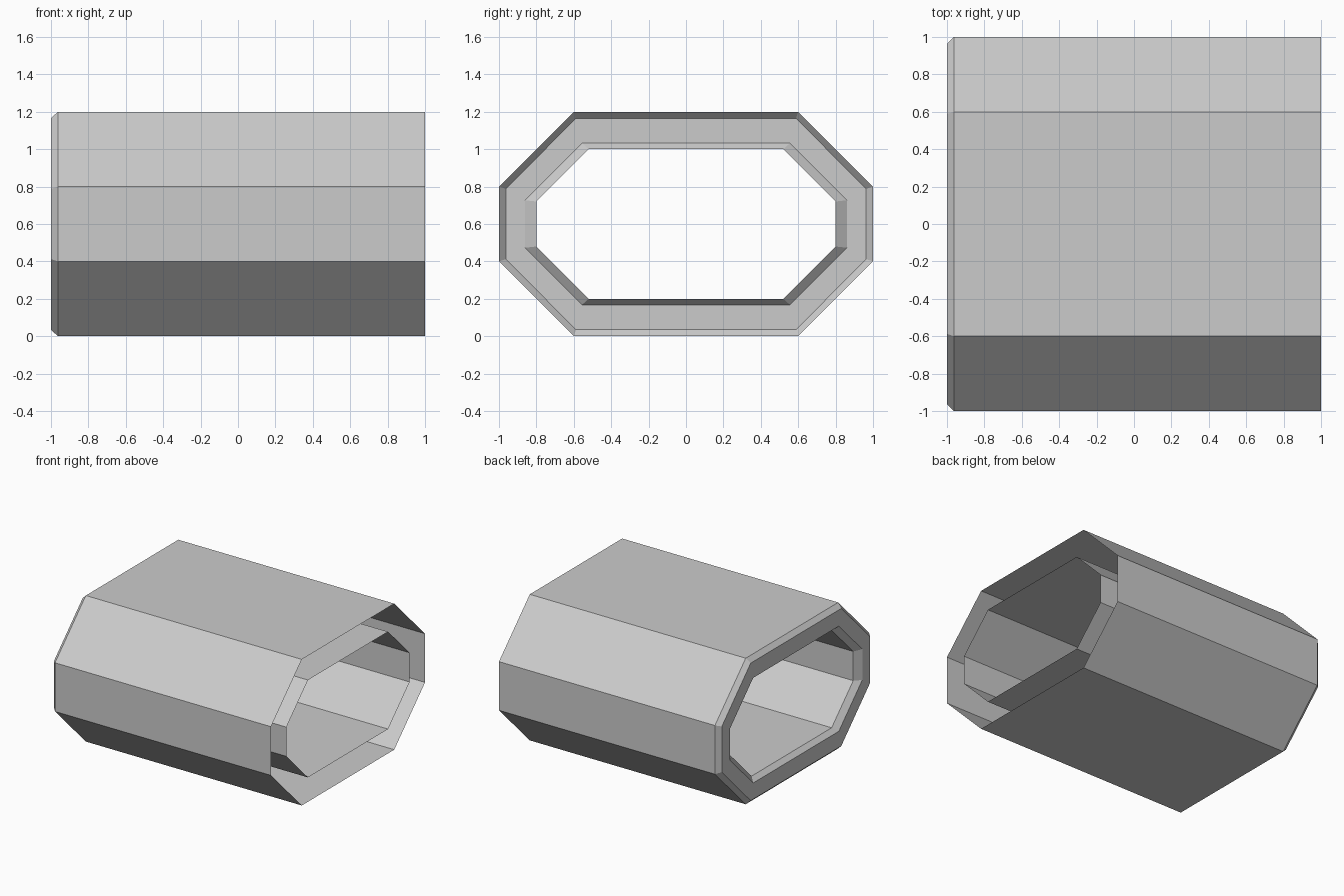
import bpy, bmesh

if "Cube" in bpy.data.objects:
    bpy.data.objects.remove(bpy.data.objects["Cube"])

MID_Z = 0.6


def octagon(side, side_z, top, top_y):
    """Long octagon from half sizes: side wall at y=side, flat top at z=top."""
    q = [(side, side_z), (top_y, top)]
    right = [(side, -side_z)] + q
    return right + [(-top_y, top), (-side, side_z), (-side, -side_z),
                    (-top_y, -top), (top_y, -top)]


# Stations from the open outer edge, round the front lip, back along the bore
stations = [
    (1.0, octagon(1.0, 0.2, 0.6, 0.6)),             # outer shell, open end
    (-0.963, octagon(1.0, 0.2, 0.6, 0.6)),          # start of outer chamfer
    (-1.0, octagon(0.963, 0.188, 0.565, 0.588)),    # outer edge of flat lip
    (-1.0, octagon(0.86, 0.127, 0.432, 0.556)),     # inner edge of flat lip
    (-0.96, octagon(0.80, 0.12, 0.40, 0.52)),       # end of inner chamfer
    (1.0, octagon(0.80, 0.12, 0.40, 0.52)),         # bore, open end
]

# Double-walled octagonal sleeve, left open between the walls at +x
bm = bmesh.new()
rings = [[bm.verts.new((x, y, z + MID_Z)) for y, z in prof] for x, prof in stations]
for a, b in zip(rings, rings[1:]):
    for i in range(8):
        j = (i + 1) % 8
        bm.faces.new((a[i], a[j], b[j], b[i]))

# Make the outer shell face outwards
bm.normal_update()
if max(bm.faces, key=lambda f: f.calc_center_median().z).normal.z < 0:
    bmesh.ops.reverse_faces(bm, faces=bm.faces[:])

mesh = bpy.data.meshes.new("octagonal_sleeve")
bm.to_mesh(mesh)
bm.free()
bpy.context.collection.objects.link(bpy.data.objects.new("octagonal_sleeve", mesh))
